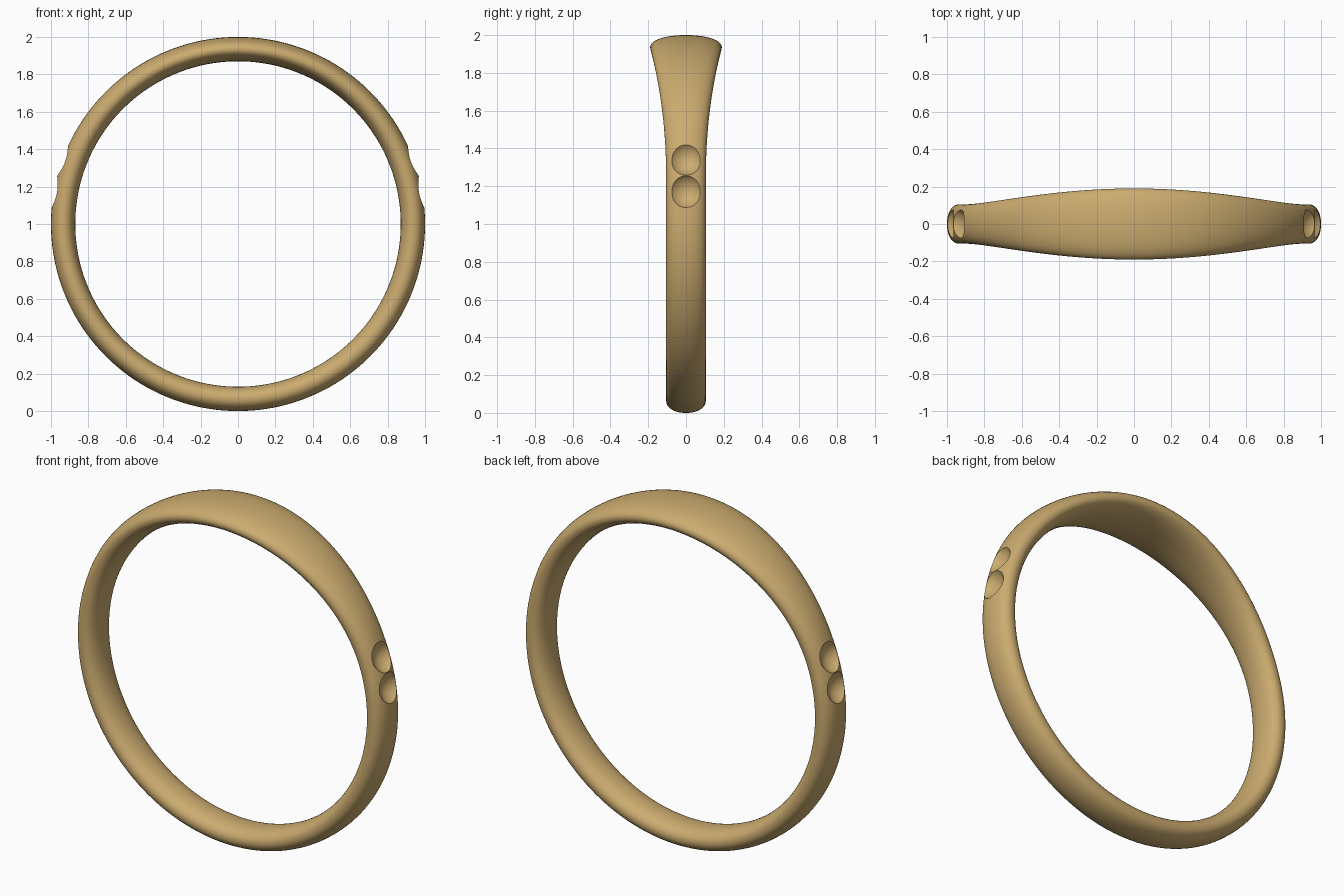
import bpy, bmesh
from math import sin, cos, pi, radians, copysign
from mathutils import Matrix, Vector

if "Cube" in bpy.data.objects:
    bpy.data.objects.remove(bpy.data.objects["Cube"])

R_MID, HALF_THICK = 0.935, 0.065
STEPS, SIDES = 256, 40


def make_object(name, bm):
    mesh = bpy.data.meshes.new(name)
    bm.to_mesh(mesh)
    bm.free()
    for p in mesh.polygons:
        p.use_smooth = True
    obj = bpy.data.objects.new(name, mesh)
    bpy.context.collection.objects.link(obj)
    return obj


def half_width(a):
    # band widens smoothly towards the crown (a = angle from the top)
    a = min(abs(a), radians(75))
    return 0.105 + 0.0425 * (1 + cos(a * 180 / 75))


def rounded(v):
    return copysign(abs(v) ** (2 / 2.15), v)


# Ring band: rounded oval section swept round the y axis
bm = bmesh.new()
rings = []
for i in range(STEPS):
    a = -pi + 2 * pi * i / STEPS
    w = half_width(a)
    ring = []
    for j in range(SIDES):
        t = 2 * pi * j / SIDES
        r = R_MID + HALF_THICK * rounded(cos(t))
        ring.append(bm.verts.new((r * sin(a), w * rounded(sin(t)), 1 + r * cos(a))))
    rings.append(ring)
for i in range(STEPS):
    p, q = rings[i], rings[(i + 1) % STEPS]
    for j in range(SIDES):
        k = (j + 1) % SIDES
        bm.faces.new((p[j], p[k], q[k], q[j]))
bmesh.ops.recalc_face_normals(bm, faces=bm.faces)
band = make_object("ring_band", bm)

# Two round dimples on each shoulder
bm = bmesh.new()
for side in (-1, 1):
    for deg in (9.9, 19.85):
        a = radians(deg)
        axis = Vector((side * cos(a), 0, sin(a)))
        rot = axis.to_track_quat('Z', 'Y').to_matrix().to_4x4()
        place = Matrix.Translation(axis * 1.049 + Vector((0, 0, 1))) @ rot
        bmesh.ops.create_uvsphere(bm, u_segments=48, v_segments=32, radius=0.1005, matrix=place)
cutter = make_object("dimple_cutter", bm)
cutter.hide_render = True
cutter.hide_set(True)

mod = band.modifiers.new("dimples", 'BOOLEAN')
mod.operation = 'DIFFERENCE'
mod.solver = 'EXACT'
mod.use_self = True
mod.object = cutter

bpy.context.view_layer.objects.active = band
band.select_set(True)
bpy.ops.object.modifier_apply(modifier=mod.name)
bpy.ops.object.shade_smooth_by_angle(angle=radians(30))

# Gold colour
gold = bpy.data.materials.new("gold")
gold.diffuse_color = (0.60, 0.41, 0.16, 1)
gold.use_nodes = True
gold.node_tree.nodes["Principled BSDF"].inputs["Base Color"].default_value = gold.diffuse_color
band.data.materials.clear()
band.data.materials.append(gold)
